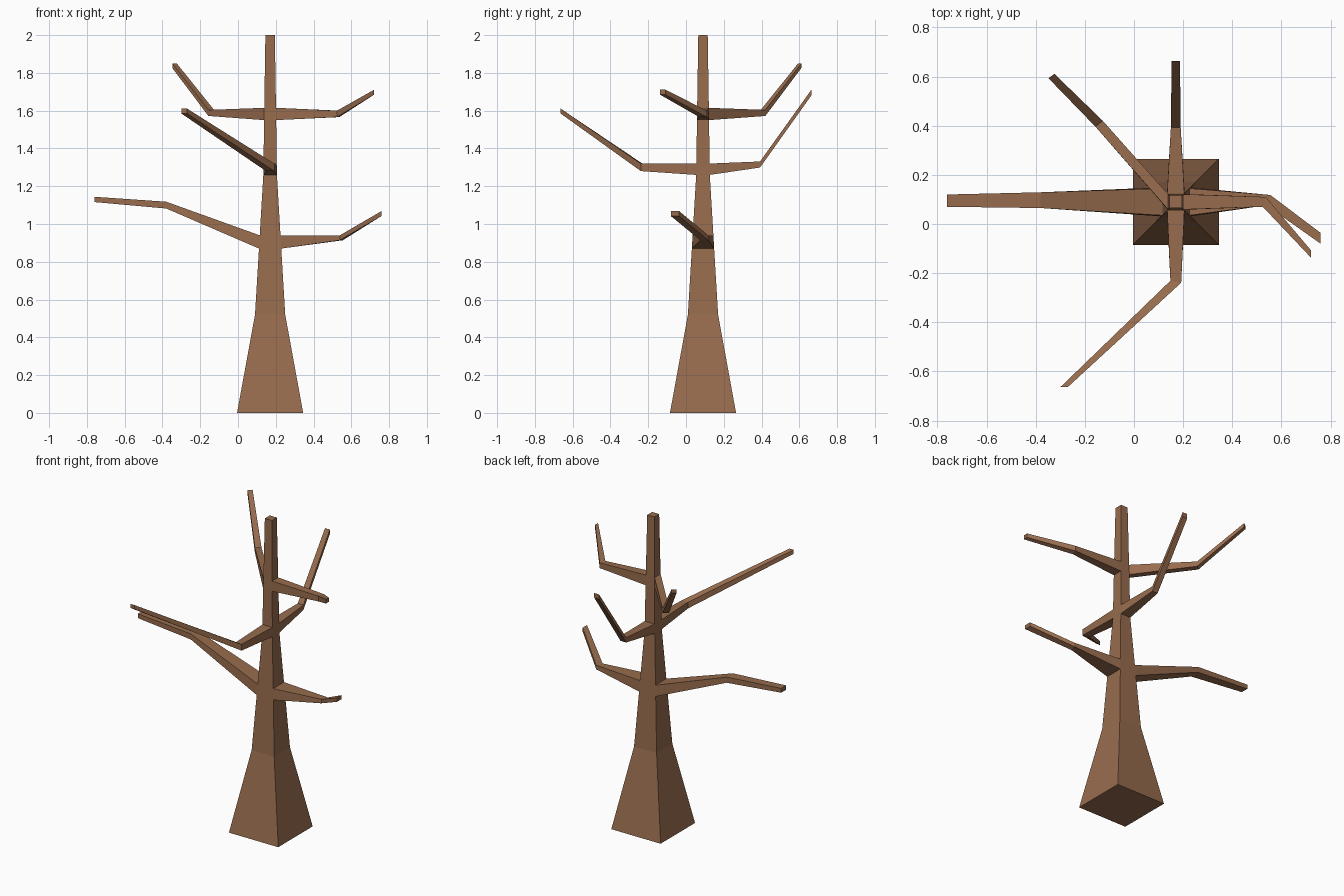
import bpy, bmesh
from mathutils import Vector

if "Cube" in bpy.data.objects:
    bpy.data.objects.remove(bpy.data.objects["Cube"])

bark = bpy.data.materials.new("brown bark")
bark.diffuse_color = (0.31, 0.15, 0.075, 1)
bark.use_nodes = True
bark.node_tree.nodes["Principled BSDF"].inputs["Base Color"].default_value = bark.diffuse_color

CX, CY = 0.17, 0.09
bm = bmesh.new()

# Trunk: stacked square rings (height, half width)
levels = [(0, .175), (.52, .08), (.87, .059), (.94, .055), (1.26, .036),
          (1.32, .035), (1.55, .032), (1.615, .031), (2.0, .025)]
rings = [[bm.verts.new((CX + sx * h, CY + sy * h, z))
          for sx, sy in ((-1, -1), (1, -1), (1, 1), (-1, 1))] for z, h in levels]
SIDES = {"front": 0, "right": 1, "back": 2, "left": 3}
side_face = {}
for lv, (a, b) in enumerate(zip(rings, rings[1:])):
    for name, i in SIDES.items():
        j = (i + 1) % 4
        side_face[lv, name] = bm.faces.new((a[i], a[j], b[j], b[i]))
bm.faces.new(rings[0][::-1])
bm.faces.new(rings[-1])


def branch(level, side, sections):
    """Grow a branch out of a trunk face: (centre, sideways half vector, half height)."""
    face = side_face[level, side]
    ring = list(face.verts)
    mid = face.calc_center_median()
    axis = 0 if side in ("front", "back") else 1
    signs = [(1 if v.co[axis] > mid[axis] else -1, 1 if v.co.z > mid.z else -1) for v in ring]
    bm.faces.remove(face)
    for centre, half, h in sections:
        new = [bm.verts.new(Vector(centre) + Vector((half[0] * s, half[1] * s, h * t)))
               for s, t in signs]
        for i in range(4):
            j = (i + 1) % 4
            bm.faces.new((ring[i], ring[j], new[j], new[i]))
        ring = new
    bm.faces.new(ring)


# Low pair
branch(2, "left", [((-.38, .097, 1.1), (0, .032), .018), ((-.76, .095, 1.13), (0, .025), .014)])
branch(2, "right", [((.547, .097, .927), (.008, .021), .013), ((.759, -.058, 1.055), (0, .022), .013)])
# Middle pair
branch(4, "front", [((.17, -.235, 1.3), (.022, -.004), .02), ((-.285, -.664, 1.598), (.015, 0), .013)])
branch(4, "back", [((.17, .392, 1.315), (.02, 0), .016), ((.17, .664, 1.696), (.017, 0), .015)])
# High pair
branch(6, "left", [((-.142, .408, 1.588), (.015, .012), .016), ((-.336, .602, 1.838), (.012, .009), .012)])
branch(6, "right", [((.53, .09, 1.583), (.006, .02), .017), ((.721, -.123, 1.698), (0, .015), .013)])

bmesh.ops.recalc_face_normals(bm, faces=bm.faces)
mesh = bpy.data.meshes.new("bare_tree")
bm.to_mesh(mesh)
bm.free()
mesh.materials.append(bark)
tree = bpy.data.objects.new("bare_tree", mesh)
bpy.context.collection.objects.link(tree)
